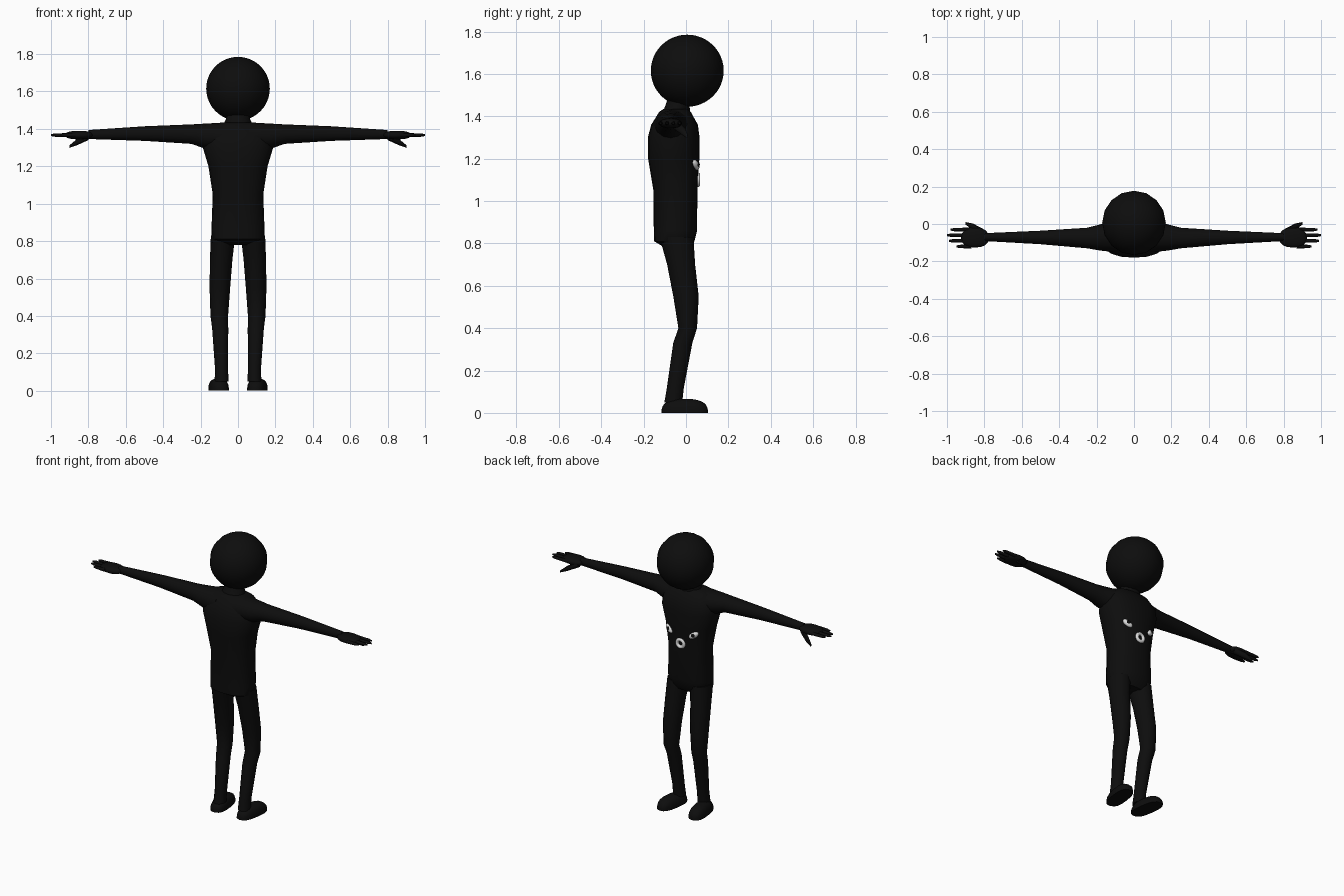
import bpy
import bmesh
import math
from mathutils import Matrix, Vector

cube = bpy.data.objects.get("Cube")
if cube:
    bpy.data.objects.remove(cube)


def make_material(name, value):
    material = bpy.data.materials.new(name)
    material.use_nodes = True
    colour = (value, value, value, 1)
    material.diffuse_color = colour
    shader = material.node_tree.nodes["Principled BSDF"]
    shader.inputs["Base Color"].default_value = colour
    return material


black = make_material("soft black", 0.004)
white = make_material("pale grey", 0.7)


def shade(obj, material, mirror):
    """Colour, smooth and optionally mirror a part."""
    obj.data.materials.append(material)
    bpy.ops.object.select_all(action="DESELECT")
    obj.select_set(True)
    bpy.context.view_layer.objects.active = obj
    bpy.ops.object.shade_smooth_by_angle(angle=math.radians(50))
    if mirror:
        obj.modifiers.new("Mirror", "MIRROR").use_mirror_merge = False


def finish(name, bm, material, mirror):
    bmesh.ops.recalc_face_normals(bm, faces=bm.faces)
    mesh = bpy.data.meshes.new(name)
    bm.to_mesh(mesh)
    bm.free()
    obj = bpy.data.objects.new(name, mesh)
    bpy.context.collection.objects.link(obj)
    shade(obj, material, mirror)


def power(value, exponent):
    return math.copysign(abs(value) ** exponent, value)


def loft(name, across, stations, sides=12, square=1, mirror=True):
    """Join rings; a station is a centre and one or two radii."""
    bm = bmesh.new()
    rings = []
    for x, y, z, radius, *other in stations:
        depth = other[0] if other else radius
        ring = []
        for side in range(sides):
            angle = math.tau * side / sides
            point = Vector((x, y, z))
            point += across[0] * radius * power(math.cos(angle), square)
            point += across[1] * depth * power(math.sin(angle), square)
            ring.append(bm.verts.new(point))
        rings.append(ring)
    for lower, upper in zip(rings, rings[1:]):
        for side in range(sides):
            after = (side + 1) % sides
            bm.faces.new((lower[side], lower[after], upper[after], upper[side]))
    bm.faces.new(rings[0])
    bm.faces.new(rings[-1])
    finish(name, bm, black, mirror)


def ball(name, centre, radii, material=black, turn=Matrix(), square=1, mirror=True, flat=False):
    """Ellipsoid, optionally boxier or cut flat at the ground."""
    bm = bmesh.new()
    bmesh.ops.create_uvsphere(bm, u_segments=16, v_segments=24, radius=1)
    for vert in bm.verts:
        vert.co = [power(value, square) for value in vert.co]
    bm.transform(Matrix.Translation(centre) @ turn @ Matrix.Diagonal((*radii, 1)))
    if flat:
        bmesh.ops.bisect_plane(bm, geom=bm.verts[:] + bm.edges[:] + bm.faces[:],
                               plane_co=(0, 0, 0), plane_no=(0, 0, -1), clear_outer=True)
        rim = [edge for edge in bm.edges if edge.is_boundary]
        bmesh.ops.contextual_create(bm, geom=rim)
    finish(name, bm, material, mirror)


x_axis, y_axis, z_axis = Matrix.Identity(3)
level = (x_axis, y_axis)
upright = (y_axis, z_axis)

# Head, neck and torso
ball("head", (0, 0.006, 1.615), (0.17, 0.172, 0.17), mirror=False)
loft("neck", level, [
    (0, -0.05, 1.4, 0.09, 0.07),
    (0, -0.04, 1.45, 0.065, 0.057),
    (0, -0.02, 1.52, 0.06, 0.055),
], mirror=False)
loft("torso", level, [
    (0, -0.04, 0.78, 0.11, 0.06),
    (0, -0.055, 0.81, 0.14, 0.095),
    (0, -0.05, 0.86, 0.142, 0.102),
    (0, -0.05, 1.05, 0.135, 0.104),
    (0, -0.058, 1.2, 0.158, 0.121),
    (0, -0.058, 1.3, 0.188, 0.122),
    (0, -0.054, 1.36, 0.18, 0.11),
    (0, -0.052, 1.42, 0.14, 0.075),
    (0, -0.05, 1.435, 0.09, 0.055),
], sides=20, square=0.85, mirror=False)

# Arms taper out to the wrists
loft("arm", upright, [
    (0.06, -0.06, 1.355, 0.095, 0.08),
    (0.18, -0.072, 1.362, 0.07, 0.066),
    (0.25, -0.075, 1.372, 0.055, 0.052),
    (0.5, -0.072, 1.375, 0.036, 0.039),
    (0.8, -0.07, 1.37, 0.021, 0.024),
])

# Hands: palm, four fingers and a thumb
ball("palm", (0.85, -0.073, 1.367), (0.075, 0.053, 0.023), square=0.85)
reach = {"little": 0.95, "ring": 0.99, "middle": 1, "index": 0.98}
for number, (finger, tip) in enumerate(reach.items()):
    y = -0.12 + 0.03 * number
    loft(finger + "_finger", upright, [
        (0.87, y, 1.367, 0.011),
        (tip - 0.02, y, 1.367, 0.009),
        (tip, y, 1.367, 0.005),
    ], sides=8)
loft("thumb", upright, [
    (0.8, -0.05, 1.36, 0.02),
    (0.86, -0.015, 1.33, 0.017),
    (0.9, 0.003, 1.306, 0.007),
], sides=8)

# Legs bend at the knee
loft("leg", level, [
    (0.088, -0.06, 0.05, 0.037, 0.042),
    (0.088, -0.05, 0.12, 0.035, 0.04),
    (0.095, -0.015, 0.33, 0.043, 0.045),
    (0.1, 0.008, 0.4, 0.047, 0.044),
    (0.097, 0, 0.55, 0.055, 0.06),
    (0.09, -0.023, 0.7, 0.06, 0.066),
    (0.08, -0.045, 0.83, 0.065, 0.08),
])

# Feet, flat underneath and turned slightly outwards
splay = Matrix.Rotation(math.radians(-8), 4, "Z")
ball("foot", (0.104, -0.006, 0), (0.051, 0.111, 0.066), turn=splay, square=0.75, flat=True)

# Slanted eyes with dark centres
slant = Matrix.Rotation(math.radians(-22), 4, "Z") @ Matrix.Rotation(math.radians(-35), 4, "Y")
eye = Vector((0.087, 0.045, 1.17))
ball("eye", eye, (0.034, 0.016, 0.018), white, slant)
ball("pupil", eye + slant @ Vector((0, 0.011, 0.003)), (0.012, 0.009, 0.012), black, slant)

# Round open mouth
bpy.ops.mesh.primitive_torus_add(
    location=(0, 0.056, 1.1), rotation=(math.pi / 2, 0, 0),
    major_segments=20, minor_segments=8, major_radius=0.024, minor_radius=0.011)
mouth = bpy.context.object
mouth.name = "mouth_ring"
shade(mouth, white, False)
